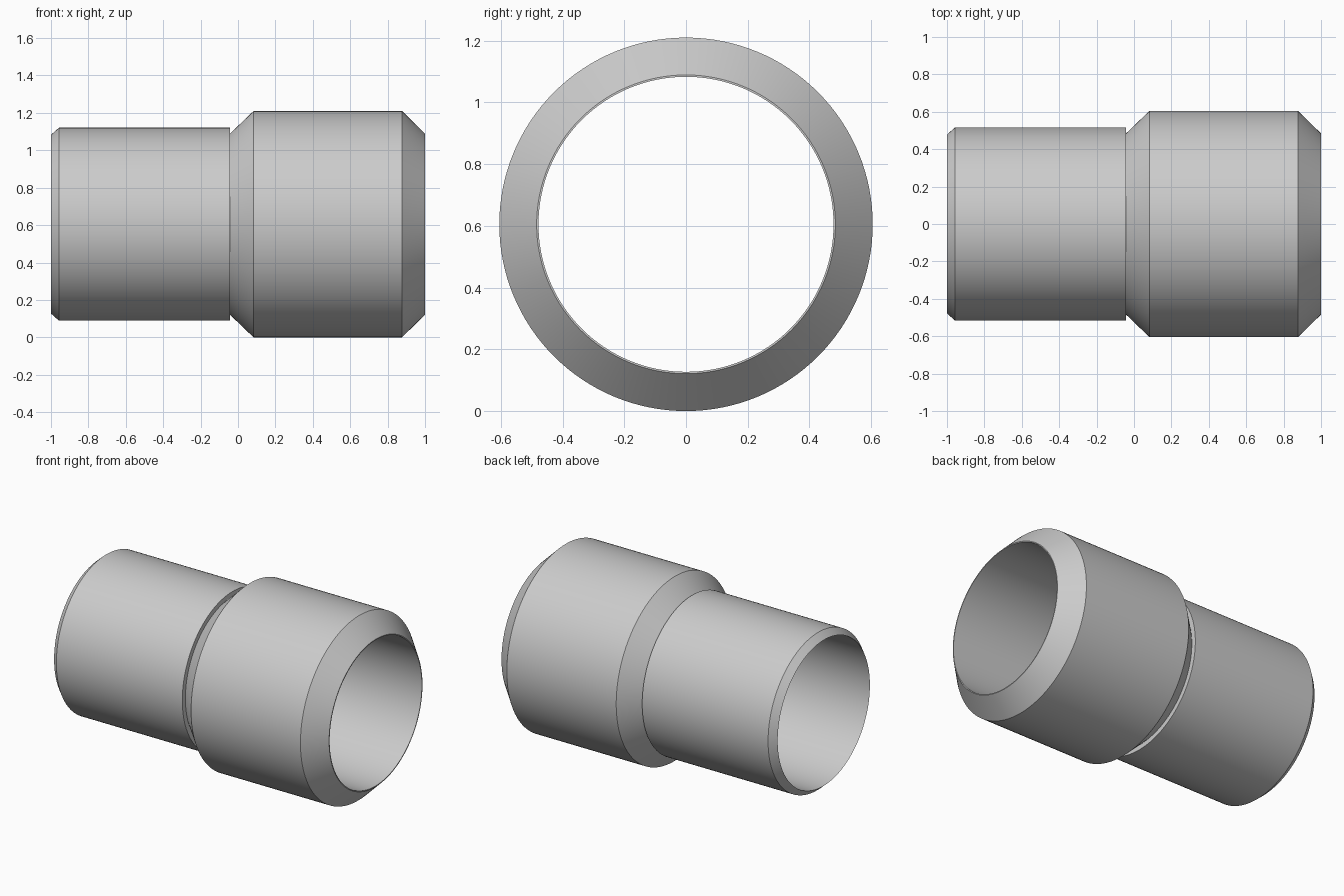
import bpy, bmesh, math
from mathutils import Vector

if "Cube" in bpy.data.objects:
    bpy.data.objects.remove(bpy.data.objects["Cube"], do_unlink=True)

RADIUS = 0.605   # widest radius, also the height of the axis
BORE = 0.478     # inner radius
STEPS = 128

grey = bpy.data.materials.new("light grey")
grey.use_nodes = True
colour = (0.6, 0.6, 0.6, 1)
grey.diffuse_color = colour
grey.node_tree.nodes["Principled BSDF"].inputs["Base Color"].default_value = colour


def lathe(name, profile, material):
    """Revolve a closed (x, radius) outline about the x axis."""
    bm = bmesh.new()
    verts = [bm.verts.new((x, 0, r)) for x, r in profile]
    edges = [bm.edges.new((a, b)) for a, b in zip(verts, verts[1:] + verts[:1])]
    bmesh.ops.spin(bm, geom=verts + edges, cent=Vector((0, 0, 0)), axis=Vector((1, 0, 0)),
                   angle=math.tau, steps=STEPS, use_merge=True)
    bmesh.ops.remove_doubles(bm, verts=bm.verts, dist=0.0001)
    bmesh.ops.recalc_face_normals(bm, faces=bm.faces)
    mesh = bpy.data.meshes.new(name)
    bm.to_mesh(mesh)
    bm.free()
    mesh.materials.append(material)
    obj = bpy.data.objects.new(name, mesh)
    obj.location.z = RADIUS
    bpy.context.collection.objects.link(obj)
    bpy.ops.object.select_all(action="DESELECT")
    obj.select_set(True)
    bpy.context.view_layer.objects.active = obj
    bpy.ops.object.shade_smooth_by_angle(angle=math.radians(25))
    return obj


# Narrow spigot, groove, then wide chamfered collar, around one straight bore
lathe("stepped_pipe_coupling", [
    (-1, BORE), (-0.957, 0.516), (-0.043, 0.516),       # spigot
    (-0.043, 0.484), (0.083, RADIUS), (0.877, RADIUS),  # shoulder and collar
    (1, 0.484), (1, BORE),                              # chamfer and lip
], grey)
